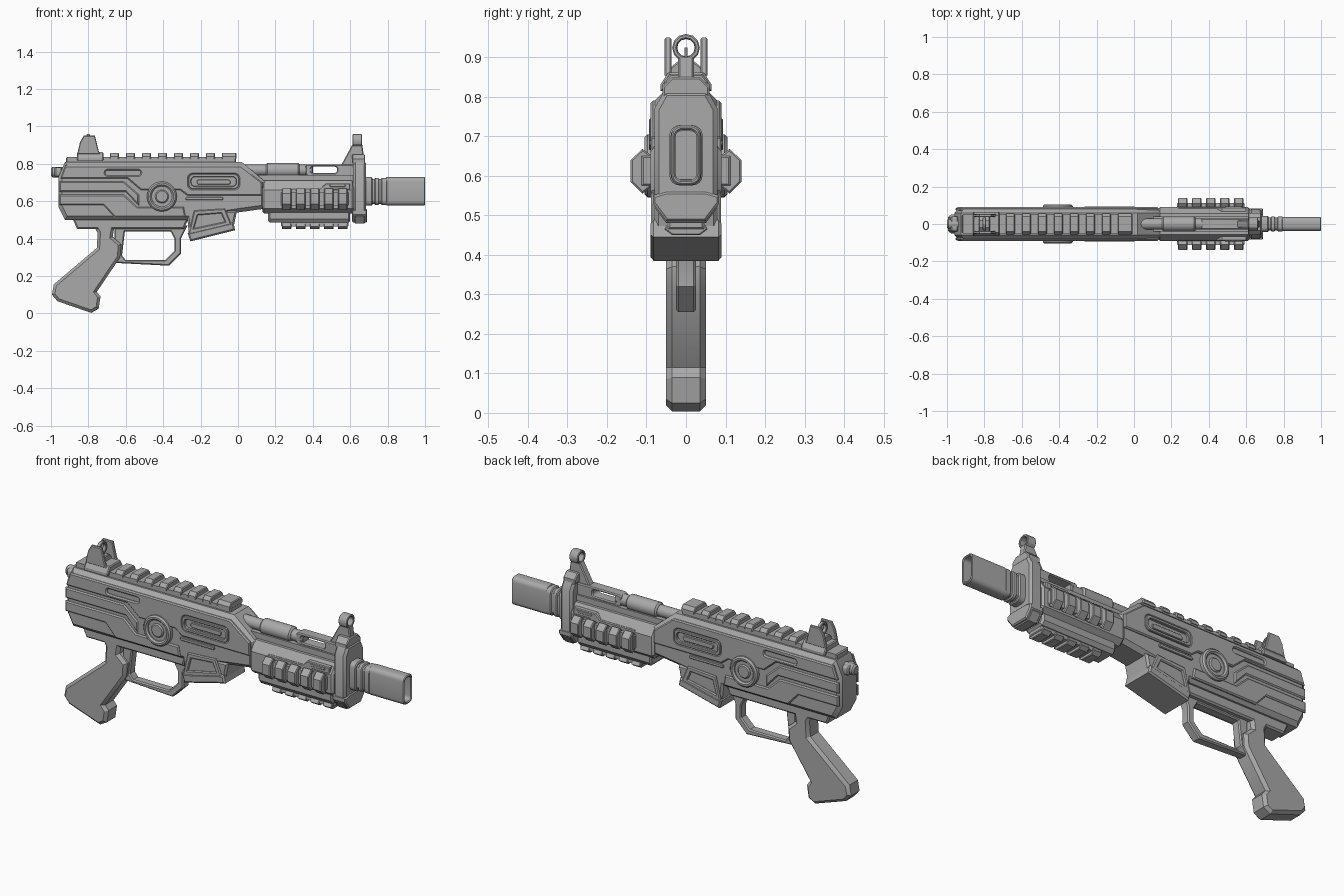
import bpy, bmesh
from math import sin, cos, pi
from mathutils import Matrix, Vector

cube = bpy.data.objects.get("Cube")
if cube:
    bpy.data.objects.remove(cube, do_unlink=True)

grey = bpy.data.materials.new("plain grey")
grey.use_nodes = True
tone = (0.4, 0.4, 0.4, 1)
grey.diffuse_color = tone
grey.node_tree.nodes["Principled BSDF"].inputs["Base Color"].default_value = tone
parts = []


def plate(name, loops, lo, hi, axis="y", bevel=0.008):
    """Extrude outlines (the first is the rim, the rest are holes) with chamfered edges."""
    if not isinstance(loops[0], list):
        loops = [loops]
    lo, hi = min(lo, hi), max(lo, hi)
    curve = bpy.data.curves.new(name, "CURVE")
    curve.dimensions, curve.fill_mode = "2D", "BOTH"
    curve.extrude = (hi - lo) / 2 - bevel
    curve.bevel_depth, curve.offset, curve.bevel_resolution = bevel, -bevel, 0
    for loop in loops:
        s = curve.splines.new("POLY")
        s.points.add(len(loop) - 1)
        for p, (u, v) in zip(s.points, loop):
            p.co = (u, v, 0, 1)
        s.use_cyclic_u = True
    temp = bpy.data.objects.new("temp", curve)
    bpy.context.collection.objects.link(temp)
    bpy.context.view_layer.update()
    mesh = bpy.data.meshes.new_from_object(temp.evaluated_get(bpy.context.evaluated_depsgraph_get()))
    bpy.data.objects.remove(temp, do_unlink=True)
    mid = (lo + hi) / 2
    if axis == "y":
        turn = Matrix.Translation(Vector((0, mid, 0))) @ Matrix.Rotation(pi / 2, 4, "X")
    else:
        turn = Matrix.Translation(Vector((mid, 0, 0))) @ Matrix(
            ((0, 0, 1, 0), (1, 0, 0, 0), (0, 1, 0, 0), (0, 0, 0, 1)))
    mesh.transform(turn)
    bm = bmesh.new()
    bm.from_mesh(mesh)
    bmesh.ops.remove_doubles(bm, verts=bm.verts, dist=1e-5)
    bmesh.ops.recalc_face_normals(bm, faces=bm.faces)
    bm.to_mesh(mesh)
    bm.free()
    mesh.materials.clear()
    mesh.materials.append(grey)
    ob = bpy.data.objects.new(name, mesh)
    bpy.context.collection.objects.link(ob)
    parts.append(ob)
    return ob


def pair(name, loops, near, far, bevel=0.006):
    """The same side plate on both flanks."""
    plate(name + "_front", loops, -near, -far, "y", bevel)
    plate(name + "_back", loops, near, far, "y", bevel)


def both(half):
    """Close a right-hand half outline by mirroring it."""
    return half + [(-u, v) for u, v in reversed(half)]


def circle(u, v, r, n=32):
    return [(u + r * cos(2 * pi * i / n), v + r * sin(2 * pi * i / n)) for i in range(n)]


def rounded(u0, u1, v0, v1, r, n=4):
    """Rectangle with rounded corners."""
    pts = []
    corners = ((u1 - r, v1 - r), (u0 + r, v1 - r), (u0 + r, v0 + r), (u1 - r, v0 + r))
    for k, (cu, cv) in enumerate(corners):
        for i in range(n + 1):
            a = (k + i / n) * pi / 2
            pts.append((cu + r * cos(a), cv + r * sin(a)))
    return pts


# Receiver core and lower frame
plate("receiver", [(-.96, .73), (-.925, .81), (.02, .81), (.145, .705), (.145, .56), (0, .54),
                   (-.27, .5), (-.925, .5), (-.96, .57)], -.08, .08, "y", .02)
plate("lower_frame", [(-.89, .52), (-.86, .45), (-.29, .45), (-.26, .52)], -.05, .05)

# Side armour plates with the ejection port and a vent
port, vent = rounded(-.265, .005, .665, .745, .025), rounded(-.71, -.52, .738, .765, .012, 2)
pair("upper_plate", [[(-.95, .72), (-.925, .79), (.015, .79), (.13, .7), (.13, .63), (-.27, .63),
                      (-.31, .66), (-.52, .66), (-.59, .72)], port, vent], .07, .09)
pair("middle_plate", [(-.955, .65), (-.955, .705), (-.61, .705), (-.53, .635), (-.53, .575), (-.6, .65)],
     .07, .087)
pair("lower_plate", [(-.955, .58), (-.955, .635), (-.61, .635), (-.54, .57), (-.29, .57), (-.28, .515),
                     (-.66, .515), (-.72, .58)], .07, .088)
pair("port_rim", [port, rounded(-.25, -.01, .68, .73, .02)], .07, .094, .003)
pair("bolt_cover", rounded(-.22, -.04, .688, .715, .012), .07, .086, .003)
pair("side_rib", rounded(-.28, -.08, .605, .622, .006, 2), .07, .088, .003)

# Round pivot on each flank
hub = (-.407, .625)
pair("pivot_disc", [circle(*hub, .08), circle(*hub, .055)], .07, .105, .008)
pair("pivot_floor", circle(*hub, .06), .07, .092, .003)
pair("pivot_cap", circle(*hub, .036), .07, .1, .006)

# Rear knob
plate("rear_knob", circle(0, .755, .028, 16), -1, -.93, "x", .008)
plate("rear_collar", rounded(-.04, .04, .73, .78, .015), -.98, -.94, "x", .006)

# Magazine well
plate("magazine_well", [(-.275, .55), (-.26, .4), (-.025, .455), (-.005, .55)], -.08, .08, "y", .01)
plate("magazine_lip", [(-.27, .43), (-.255, .385), (-.015, .445), (-.025, .488)], -.09, .09, "y", .008)
pair("magazine_frame", [[(-.265, .42), (-.235, .55), (-.07, .56), (-.035, .475)],
                        [(-.235, .455), (-.215, .525), (-.09, .535), (-.07, .49)]], .07, .088, .005)

# Pistol grip and trigger guard
plate("grip", [(-.79, .5), (-.75, .43), (-.755, .35), (-.985, .155), (-.995, .1), (-.965, .065), (-.785, .003),
               (-.745, .025), (-.735, .09), (-.755, .115), (-.63, .3), (-.625, .37), (-.67, .41), (-.655, .5)],
      -.05, .05, "y", .015)
plate("trigger_guard", [[(-.66, .47), (-.66, .27), (-.37, .255), (-.305, .32), (-.305, .4), (-.27, .47)],
                        [(-.605, .437), (-.62, .31), (-.6, .285), (-.39, .285), (-.34, .335), (-.34, .4),
                         (-.36, .437)]], -.025, .025, "y", .006)

# Handguard with chamfered flanks
plate("handguard", both([(.06, .535), (.09, .56), (.09, .66), (.055, .71)]), .13, .62, "x", .01)
plate("handguard_keel", both([(.05, .485), (.065, .505), (.065, .55)]), .16, .6, "x", .01)
plate("barrel_shroud", both([(.04, .6), (.04, .74)]), .08, .63, "x", .005)
pair("handguard_step", [(.14, .6), (.2, .6), (.24, .67), (.44, .67), (.47, .695), (.6, .695), (.6, .66),
                        (.5, .66), (.46, .63), (.26, .63), (.22, .575), (.14, .575)], .06, .09, .004)
pair("handguard_vent", rounded(.49, .575, .676, .69, .006, 2), .06, .094, .002)

# Gas tube and the slotted link
plate("gas_tube", circle(0, .765, .03, 20), .03, .4, "x", .004)
plate("gas_sleeve", circle(0, .765, .04, 20), .15, .33, "x", .008)
plate("slotted_link", [rounded(.36, .63, .735, .797, .015), rounded(.39, .53, .75, .785, .015)],
      -.03, .03, "y", .005)

# Accessory rails under, beside and over
for i in range(5):
    x = .235 + .075 * i
    for s, side in ((-1, "front"), (1, "back")):
        wing = [(.085, .575), (.11, .555), (.14, .585), (.14, .64), (.11, .668), (.085, .65)]
        plate("side_rail_tooth_" + side, [(s * u, v) for u, v in wing], x, x + .05, "x", .004)
    plate("lower_rail_tooth", both([(.035, .45), (.055, .465), (.04, .49)]), x, x + .05, "x", .003)
for s, side in ((-1, "front"), (1, "back")):
    plate("side_rail_base_" + side, [(s * .08, .575), (s * .112, .575), (s * .112, .65), (s * .08, .65)],
          .23, .59, "x", .004)
plate("lower_rail_base", both([(.045, .465), (.045, .5)]), .23, .59, "x", .004)
plate("top_rail_base", both([(.05, .8), (.05, .835)]), -.92, -.01, "x", .005)
for i in range(8):
    x = -.685 + .0855 * i
    plate("top_rail_tooth", both([(.055, .825), (.055, .84), (.04, .858)]), x, x + .048 + .03 * (i == 7), "x", .004)

# Front block and muzzle
plate("front_block", both([(.05, .48), (.08, .52), (.08, .77), (.055, .815)]), .615, .685, "x", .012)
plate("front_block_band", both([(.05, .485), (.084, .53), (.084, .55), (.05, .56)]), .61, .69, "x", .006)
for x0, x1, g in ((.68, .72, .006), (.73, .755, .003), (.765, .8, .003)):
    plate("muzzle_ring", rounded(-.036 - g, .036 + g, .582 - g, .722 + g, .025), x0, x1, "x", .005)
plate("muzzle_core", rounded(-.034, .034, .586, .718, .022), .66, .92, "x", .004)
plate("muzzle", [rounded(-.037, .037, .577, .728, .024), rounded(-.026, .026, .589, .716, .016)],
      .79, 1, "x", .004)

# Front sight: ramp, post and ring
plate("front_sight_ramp", [(.55, .79), (.61, .9), (.665, .9), (.68, .79)], -.02, .02, "y", .005)
plate("front_sight_foot", both([(.06, .8), (.06, .825), (.035, .85)]), .61, .68, "x", .005)
eye = (0, .924)
plate("front_sight_ring", [circle(*eye, .035, 12), circle(*eye, .023, 12)], .612, .663, "x", .003)
plate("front_sight_post", both([(.004, .89), (.004, .925)]), .63, .645, "x", .001)

# Rear sight: foot, ears and aperture
plate("rear_sight_foot", both([(.065, .815), (.065, .83), (.045, .862)]), -.86, -.72, "x", .005)
pair("rear_sight_ear", [(-.86, .85), (-.845, .915), (-.825, .95), (-.765, .95), (-.745, .87), (-.735, .85)],
     .037, .054, .004)
plate("rear_sight_bar", both([(.045, .845), (.045, .87), (.02, .89)]), -.83, -.77, "x", .004)
plate("rear_sight_aperture", [circle(*eye, .034, 12), circle(*eye, .022, 12)], -.81, -.79, "x", .003)
plate("rear_sight_stem", both([(.012, .86), (.008, .9)]), -.81, -.79, "x", .002)

# Smooth the rounds and keep the chamfers crisp
bpy.ops.object.select_all(action="DESELECT")
for ob in parts:
    ob.select_set(True)
bpy.context.view_layer.objects.active = parts[0]
bpy.ops.object.shade_smooth_by_angle(angle=pi / 6)
